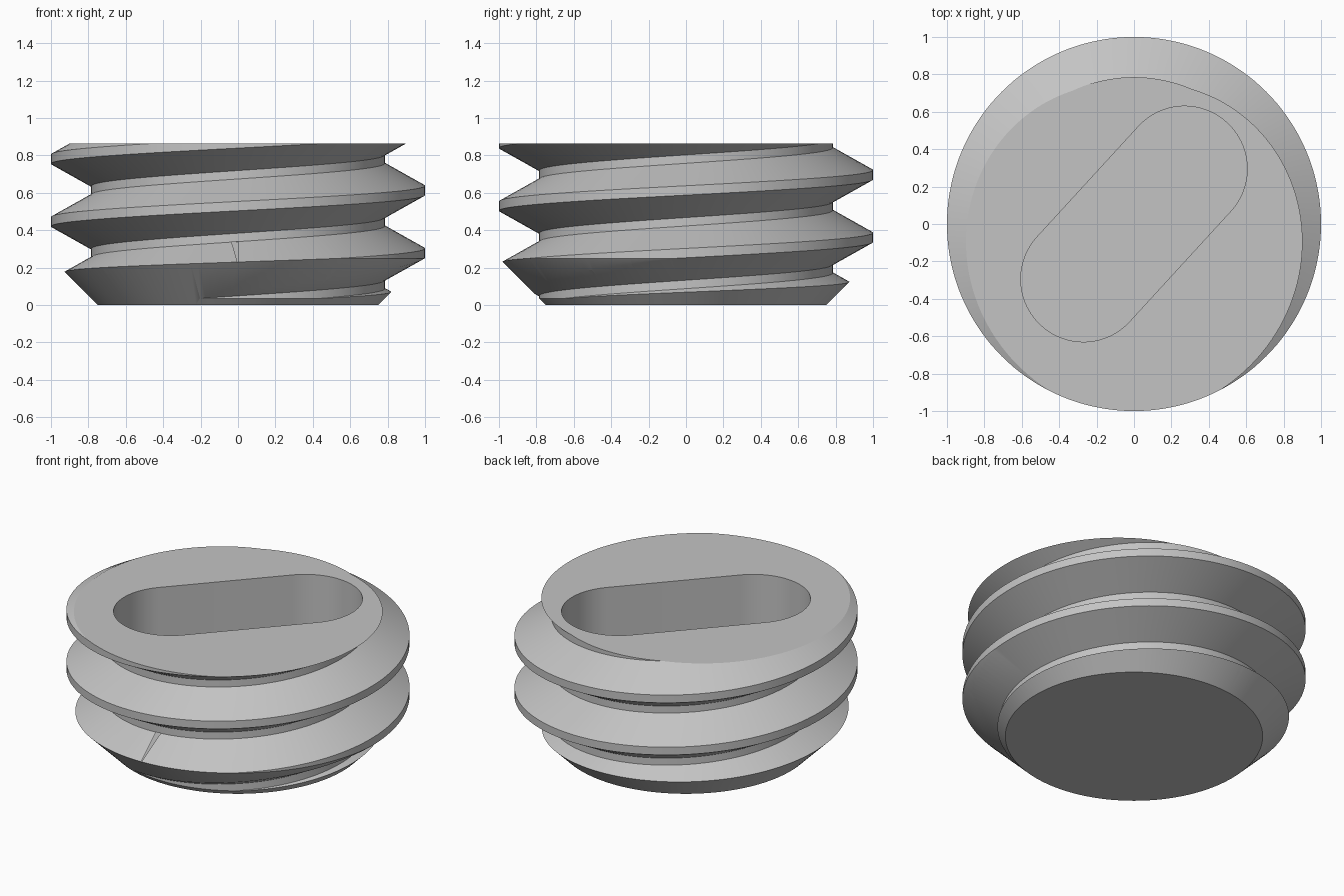
import bpy, bmesh, math
from mathutils import Vector

cube = bpy.data.objects.get("Cube")
if cube:
    bpy.data.objects.remove(cube)

SIDES = 144
HEIGHT = 0.865
PITCH = 0.335
ROOT, CREST = 0.785, 1.0
CREST_MID = 0.278          # crest height at +x
TURNS = 6
SLOT_DEPTH = 0.5

steel = bpy.data.materials.new("steel grey")
steel.use_nodes = True
grey = (0.55, 0.55, 0.55, 1)
steel.diffuse_color = grey
steel.node_tree.nodes["Principled BSDF"].inputs["Base Color"].default_value = grey


def make_object(name, bm):
    bmesh.ops.recalc_face_normals(bm, faces=bm.faces)
    mesh = bpy.data.meshes.new(name)
    bm.to_mesh(mesh)
    bm.free()
    mesh.materials.append(steel)
    obj = bpy.data.objects.new(name, mesh)
    bpy.context.collection.objects.link(obj)
    return obj


def polar(r, i, z):
    a = math.tau * i / SIDES
    return Vector((r * math.cos(a), r * math.sin(a), z))


# Endless thread: one pitch of profile, climbing around the axis
profile = [(CREST, -0.025), (CREST, 0.025), (ROOT, 0.145), (ROOT, 0.19)]
bm = bmesh.new()
columns = []
for i in range(SIDES):
    rise = CREST_MID + PITCH * (i / SIDES - 2)
    columns.append([bm.verts.new(polar(r, i, rise + z + t * PITCH))
                    for t in range(TURNS) for r, z in profile])
columns.append(columns[0][len(profile):])      # the seam climbs one pitch
for a, b in zip(columns, columns[1:]):
    for k in range(min(len(a), len(b)) - 1):
        bm.faces.new((a[k], b[k], b[k + 1], a[k + 1]))

# Close both rough ends with fans to the axis
rim = [e for e in bm.edges if e.is_boundary]
low = bm.verts.new((0, 0, -0.4))
high = bm.verts.new((0, 0, 1.4))
for e in rim:
    mid_z = (e.verts[0].co.z + e.verts[1].co.z) / 2
    bm.faces.new((e.verts[0], e.verts[1], low if mid_z < 0.5 else high))
bmesh.ops.triangulate(bm, faces=bm.faces)
screw = make_object("threaded_screw", bm)

# Envelope: flat ends and a chamfered bottom
bm = bmesh.new()
rings = [[bm.verts.new(polar(r, i, z)) for i in range(SIDES)]
         for r, z in [(0.75, 0), (1.2, 0.45), (1.2, HEIGHT)]]
for a, b in zip(rings, rings[1:]):
    for i in range(SIDES):
        j = (i + 1) % SIDES
        bm.faces.new((a[i], a[j], b[j], b[i]))
bm.faces.new(rings[0])
bm.faces.new(rings[-1])
envelope = make_object("envelope_cutter", bm)

# Rounded slot in the top
bm = bmesh.new()
tilt = math.radians(47.5)
outline = []
for end in (0, math.pi):
    centre = Vector((math.cos(tilt + end), math.sin(tilt + end), 0)) * 0.4
    for k in range(41):
        a = tilt + end + math.pi * (k / 40 - 0.5)
        outline.append(centre + Vector((math.cos(a), math.sin(a), 0)) * 0.335)
base = bm.faces.new([bm.verts.new(p + Vector((0, 0, HEIGHT - SLOT_DEPTH))) for p in outline])
top = bmesh.ops.extrude_face_region(bm, geom=[base])
bmesh.ops.translate(bm, vec=(0, 0, SLOT_DEPTH + 0.3),
                    verts=[v for v in top["geom"] if isinstance(v, bmesh.types.BMVert)])
slot = make_object("slot_cutter", bm)

# Cut the screw to shape
bpy.ops.object.select_all(action="DESELECT")
bpy.context.view_layer.objects.active = screw
screw.select_set(True)
for cutter, operation in ((envelope, "INTERSECT"), (slot, "DIFFERENCE")):
    cutter.hide_render = True
    mod = screw.modifiers.new(cutter.name, "BOOLEAN")
    mod.operation = operation
    mod.solver = "EXACT"
    mod.object = cutter
    bpy.ops.object.modifier_apply(modifier=mod.name)
    bpy.data.objects.remove(cutter)

bpy.ops.object.shade_smooth_by_angle(angle=math.radians(25))
